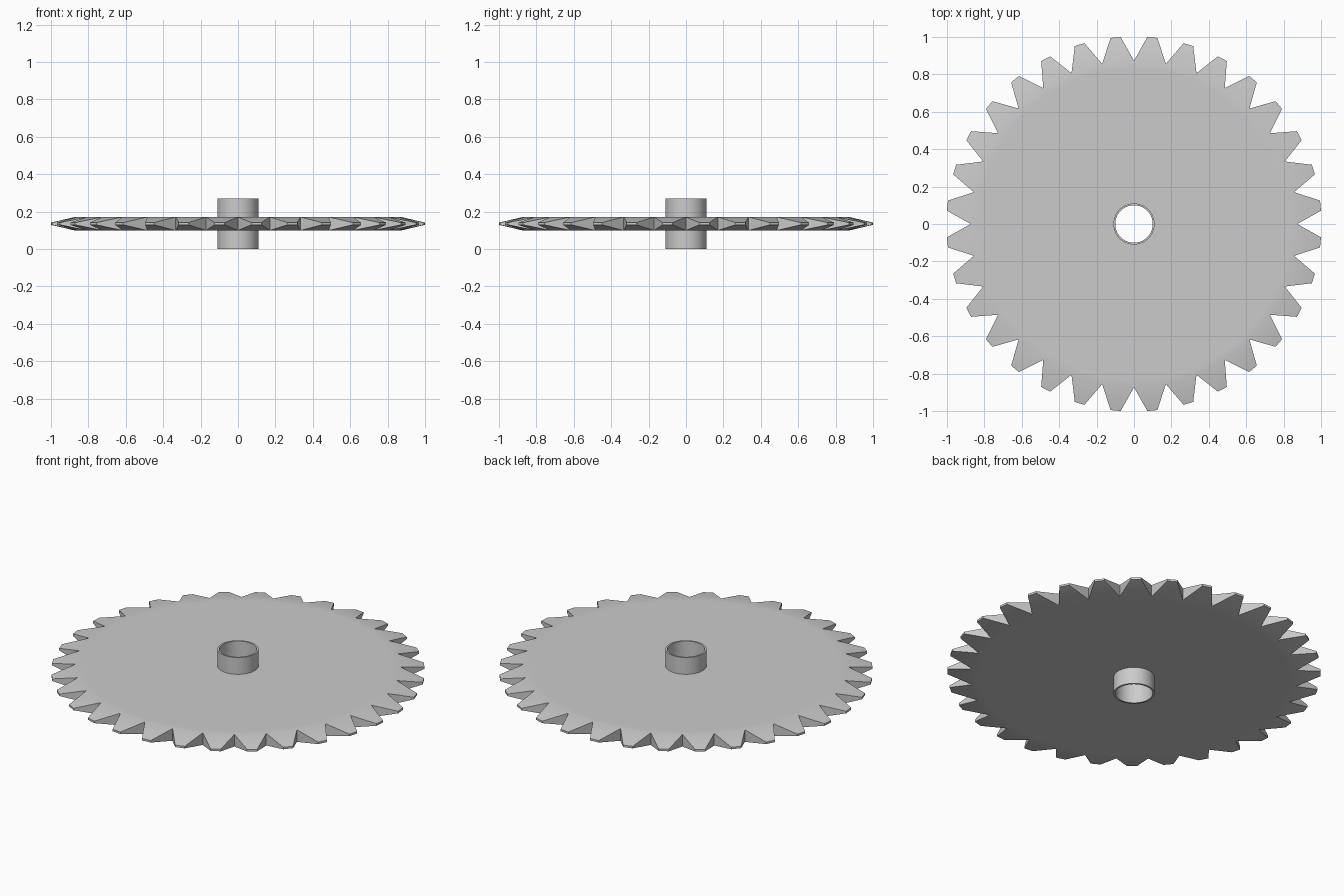
import bpy
import bmesh
from math import cos, sin, pi, radians

cube = bpy.data.objects.get("Cube")
if cube:
    bpy.data.objects.remove(cube, do_unlink=True)

TEETH = 32
STEP = 2 * pi / TEETH
MID_Z = 0.135          # middle plane of the gear
HALF = 0.036           # half thickness of the disc
TIP_HALF = 0.006       # half thickness at the tooth tips
ROOT_R, TIP_R = 0.873, 1.0025
TIP_ANGLE = 0.027      # half the angular width of a tooth tip
HUB_R, BORE_R, HUB_H = 0.11, 0.1, 0.27

steel = bpy.data.materials.new("light_grey_steel")
steel.use_nodes = True
grey = (0.6, 0.6, 0.6, 1)
steel.diffuse_color = grey
steel.node_tree.nodes["Principled BSDF"].inputs["Base Color"].default_value = grey


def finish(bm, name):
    """Turn a bmesh into a smooth object with sharp corners kept."""
    bmesh.ops.recalc_face_normals(bm, faces=bm.faces)
    mesh = bpy.data.meshes.new(name)
    bm.to_mesh(mesh)
    bm.free()
    obj = bpy.data.objects.new(name, mesh)
    bpy.context.collection.objects.link(obj)
    mesh.materials.append(steel)
    bpy.ops.object.select_all(action='DESELECT')
    obj.select_set(True)
    bpy.context.view_layer.objects.active = obj
    bpy.ops.object.shade_smooth_by_angle(angle=radians(30))
    return obj


def ring(bm, radius, z, count, offset=0.0):
    return [bm.verts.new((radius * cos(i * 2 * pi / count + offset),
                          radius * sin(i * 2 * pi / count + offset), z))
            for i in range(count)]


def bridge(bm, a, b):
    n = len(a)
    for i in range(n):
        j = (i + 1) % n
        bm.faces.new((a[i], a[j], b[j], b[i]))


# Toothed disc: flat faces on both sides with teeth tapering to thin tips
bm = bmesh.new()
sides = []
for s in (1, -1):
    z, tip_z = MID_Z + s * HALF, MID_Z + s * TIP_HALF
    bore = ring(bm, (HUB_R + BORE_R) / 2, z, TEETH)
    web = ring(bm, ROOT_R - 0.04, z, TEETH)
    root = ring(bm, ROOT_R, z, TEETH)
    tip_a = ring(bm, TIP_R, tip_z, TEETH, STEP / 2 - TIP_ANGLE)
    tip_b = ring(bm, TIP_R, tip_z, TEETH, STEP / 2 + TIP_ANGLE)
    bridge(bm, bore, web)
    bridge(bm, web, root)
    for i in range(TEETH):
        bm.faces.new((root[i], tip_a[i], tip_b[i], root[(i + 1) % TEETH]))
    outline = [v for trio in zip(root, tip_a, tip_b) for v in trio]
    sides.append((bore, outline))
for top_loop, bottom_loop in zip(*sides):
    bridge(bm, top_loop, bottom_loop)
finish(bm, "toothed_disc")

# Hub: open tube through the middle of the disc
bm = bmesh.new()
loops = [ring(bm, r, z, 64) for r, z in
         ((HUB_R, 0), (HUB_R, HUB_H), (BORE_R, HUB_H), (BORE_R, 0))]
for i in range(4):
    bridge(bm, loops[i], loops[(i + 1) % 4])
finish(bm, "hub_tube")
